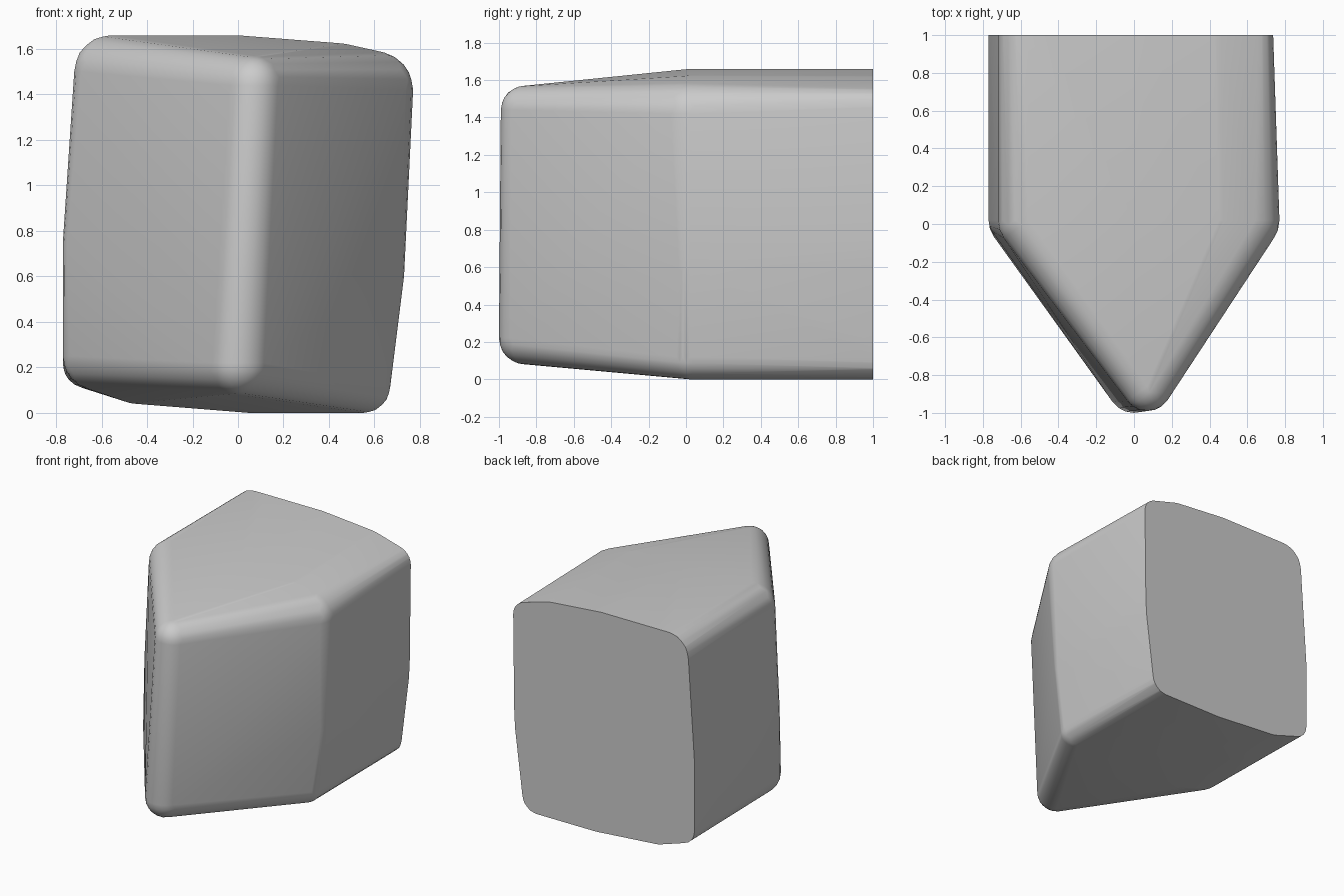
import bpy
import bmesh
from math import radians
from mathutils import Matrix

cube = bpy.data.objects.get("Cube")
if cube:
    bpy.data.objects.remove(cube, do_unlink=True)

# Rounded corners of the middle section: x, z, radius
MIDDLE = [
    (-0.56, 1.50, 0.16), (0.00, 1.56, 0.10), (0.45, 1.525, 0.10),
    (0.60, 1.42, 0.17), (0.63, 0.60, 0.10), (0.55, 0.12, 0.12),
    (0.05, 0.10, 0.10), (-0.45, 0.14, 0.10), (-0.62, 0.25, 0.15),
    (-0.67, 0.75, 0.10),
]
# The back section has tighter corners on two sides
BACK = [
    (-0.56, 1.50, 0.16), (0.00, 1.56, 0.10), (0.40, 1.525, 0.10),
    (0.63, 1.46, 0.10), (0.62, 0.60, 0.10), (0.54, 0.12, 0.12),
    (0.05, 0.10, 0.10), (-0.45, 0.14, 0.10), (-0.67, 0.21, 0.10),
    (-0.67, 0.75, 0.10),
]
# Upright front edge
FRONT = [(0.07, 1.44, 0.13), (0.0, 0.22, 0.14)]


def add_section(bm, section, y):
    for x, z, radius in section:
        bmesh.ops.create_icosphere(bm, subdivisions=3, radius=radius,
                                   matrix=Matrix.Translation((x, y, z)))


# Wrap the corner spheres in one skin
bm = bmesh.new()
add_section(bm, MIDDLE, 0.02)
add_section(bm, BACK, 1.2)
add_section(bm, FRONT, -0.86)
points = [v.co.copy() for v in bm.verts]
bm.free()
bm = bmesh.new()
for p in points:
    bm.verts.new(p)
hull = bmesh.ops.convex_hull(bm, input=bm.verts[:])
spare = {g for g in hull["geom_interior"] + hull["geom_unused"]
         if isinstance(g, bmesh.types.BMVert)}
bmesh.ops.delete(bm, geom=list(spare), context='VERTS')

# Cut the back flat and cap it
cut = bmesh.ops.bisect_plane(bm, geom=bm.verts[:] + bm.edges[:] + bm.faces[:],
                             plane_co=(0, 1, 0), plane_no=(0, 1, 0),
                             clear_outer=True)
rim = [g for g in cut["geom_cut"] if isinstance(g, bmesh.types.BMEdge)]
bmesh.ops.contextual_create(bm, geom=rim)
bmesh.ops.recalc_face_normals(bm, faces=bm.faces[:])

mesh = bpy.data.meshes.new("wedge_block")
bm.to_mesh(mesh)
bm.free()
block = bpy.data.objects.new("wedge_block", mesh)
bpy.context.collection.objects.link(block)

# Plain grey
grey = bpy.data.materials.new("plain_grey")
grey.use_nodes = True
colour = (0.6, 0.6, 0.6, 1)
grey.diffuse_color = colour
grey.node_tree.nodes["Principled BSDF"].inputs["Base Color"].default_value = colour
mesh.materials.append(grey)

bpy.context.view_layer.objects.active = block
block.select_set(True)
bpy.ops.object.shade_smooth_by_angle(angle=radians(40))
